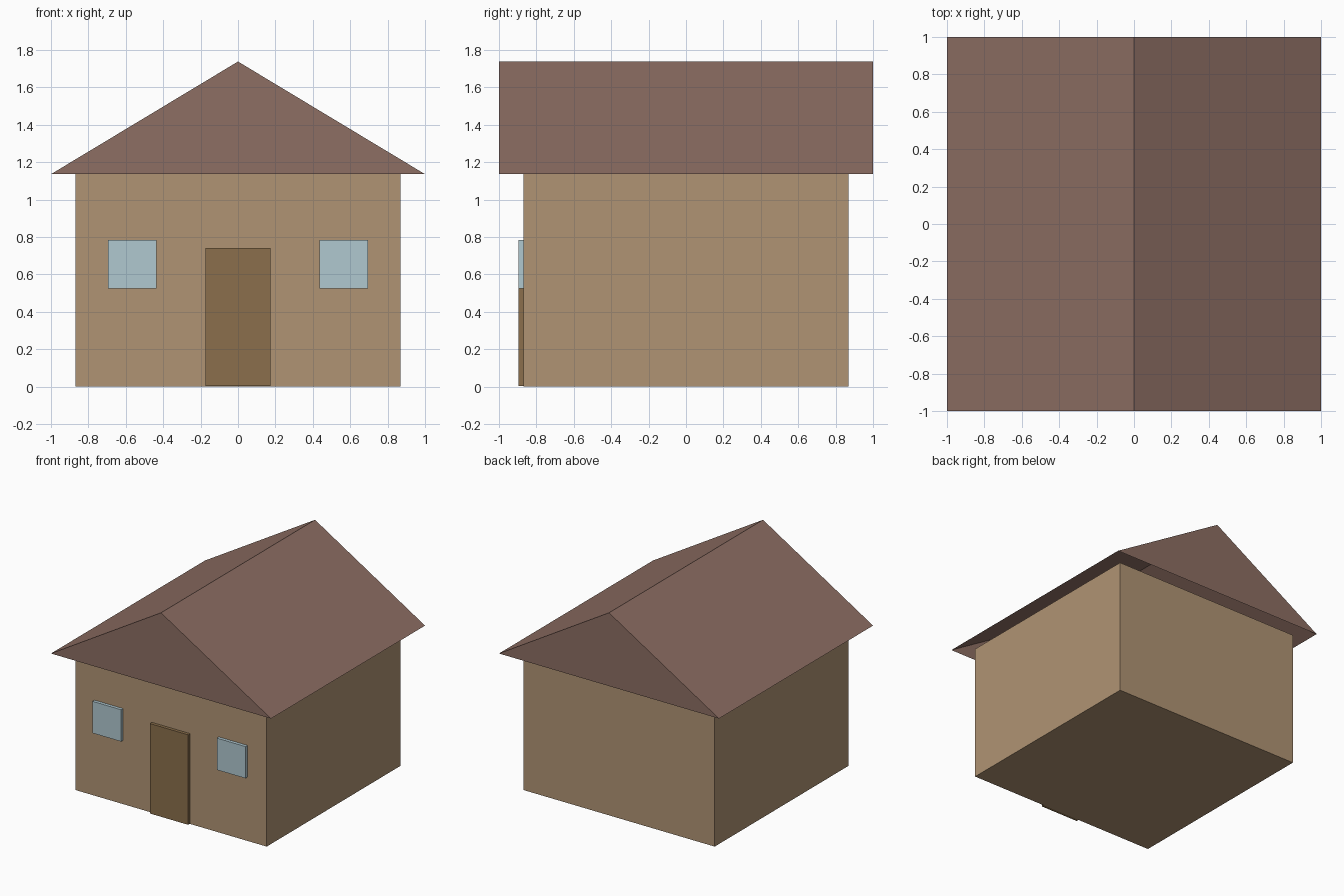
import bpy, bmesh

if "Cube" in bpy.data.objects:
    bpy.data.objects.remove(bpy.data.objects["Cube"])


def material(name, rgb):
    m = bpy.data.materials.new(name)
    m.diffuse_color = (*rgb, 1)
    m.use_nodes = True
    m.node_tree.nodes["Principled BSDF"].inputs["Base Color"].default_value = m.diffuse_color
    return m


WALL = material("wall_tan", (0.434, 0.296, 0.174))
ROOF = material("roof_brown", (0.266, 0.156, 0.125))
WOOD = material("door_brown", (0.258, 0.159, 0.072))
GLASS = material("window_blue", (0.434, 0.578, 0.631))


def finish(bm, name, mat):
    bmesh.ops.recalc_face_normals(bm, faces=bm.faces)
    mesh = bpy.data.meshes.new(name)
    bm.to_mesh(mesh)
    bm.free()
    mesh.materials.append(mat)
    ob = bpy.data.objects.new(name, mesh)
    bpy.context.collection.objects.link(ob)
    return ob


def box(name, lo, hi, mat):
    bm = bmesh.new()
    bmesh.ops.create_cube(bm, size=1)
    for v in bm.verts:
        v.co = [(a + b) / 2 + c * (b - a) for a, b, c in zip(lo, hi, v.co)]
    return finish(bm, name, mat)


W = 0.87          # half width of the walls
EAVE = 1.136      # eave height
RIDGE = 1.738     # ridge height
FRONT = -0.896    # front of door and windows

# Walls
box("walls", (-W, -W, 0), (W, W, EAVE), WALL)

# Gabled roof shell, open underneath
bm = bmesh.new()
ends = [[bm.verts.new((x, y, z)) for x, z in ((-1, EAVE), (0, RIDGE), (1, EAVE))]
        for y in (-1, 1)]
f, b = ends
bm.faces.new((f[0], f[2], f[1]))
bm.faces.new((b[0], b[1], b[2]))
bm.faces.new((f[0], f[1], b[1], b[0]))
bm.faces.new((f[1], f[2], b[2], b[1]))
finish(bm, "roof", ROOF)

# Door
box("door", (-0.174, FRONT, 0.003), (0.174, -W + 0.026, 0.742), WOOD)

# Pair of windows
for side, x in (("left", -0.565), ("right", 0.565)):
    box(side + "_window", (x - 0.13, FRONT, 0.524), (x + 0.13, -W + 0.026, 0.785), GLASS)
